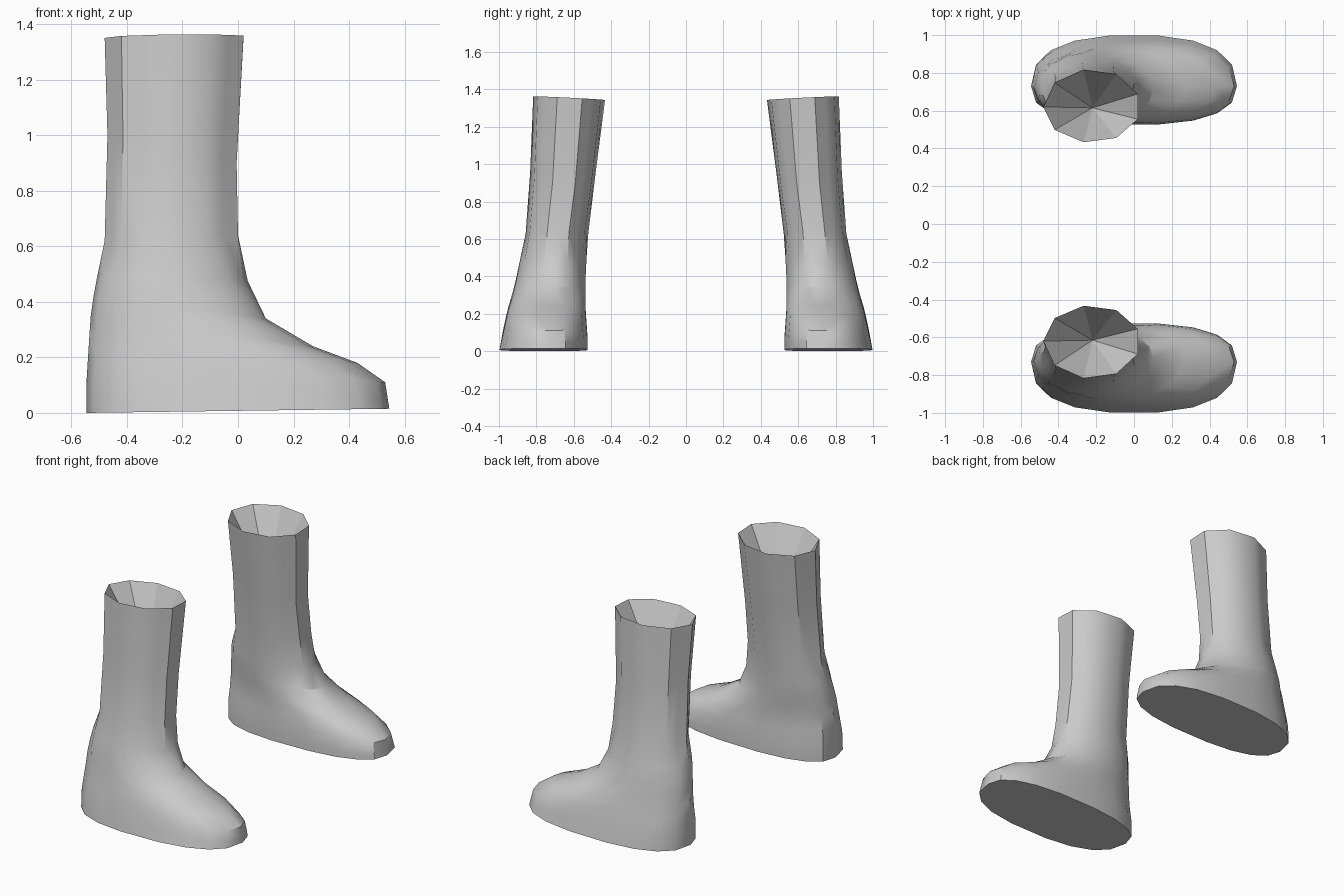
import bpy, bmesh, math
from mathutils import Vector

if "Cube" in bpy.data.objects:
    bpy.data.objects.remove(bpy.data.objects["Cube"])

N = 18  # points per ring; the shaft uses nine sides with edge midpoints

# back x, back z, front x, front z, inner y, outer y, middle y, squareness, nine-sided
RINGS = [
    (-.545, .00, .545, .015, .525, 1.00, .73, 2.5, False),   # sole edge
    (-.545, .12, .54, .045, .525, .985, .73, 2.5, False),    # top of sole band
    (-.54, .20, .53, .11, .53, .97, .73, 2.35, False),       # foot
    (-.535, .28, .43, .18, .535, .952, .725, 2.2, False),
    (-.53, .35, .27, .24, .535, .932, .72, 2.1, False),      # instep
    (-.52, .42, .10, .34, .535, .912, .71, 2.0, False),
    (-.505, .50, .035, .475, .53, .89, .69, 2.0, False),     # ankle
    (-.48, .62, .00, .64, .52, .86, .68, 2.0, True),         # shaft
    (-.47, 1.0, -.005, .90, .48, .836, .65, 2.0, True),
    (-.48, 1.35, .02, 1.355, .43, .82, .62, 2.0, True),      # rim
]


def ring_points(xb, zb, xf, zf, yin, yout, yc, n, nine):
    half = (xf - xb) / (1 + math.cos(math.radians(20)) if nine else 2)
    mid = xb + half
    pts = []
    for k in range(N):
        t = math.radians(180 + k * 360 / N)
        u = math.copysign(abs(math.cos(t)) ** (2 / n), math.cos(t))
        v = math.copysign(abs(math.sin(t)) ** (2 / n), math.sin(t))
        x = mid + half * u
        y = yc + v * (yout - yc if v > 0 else yc - yin)
        z = zb + (zf - zb) * (x - xb) / (xf - xb)
        if zb > 1.3:
            z += .05 * (y - yc)  # rim leans down on the inner side
        pts.append(Vector((x, y, z)))
    if nine:
        for k in range(1, N, 2):
            pts[k] = (pts[k - 1] + pts[(k + 1) % N]) / 2
    return pts


def make_boot(name, side, material):
    bm = bmesh.new()
    rings = [[bm.verts.new((p.x, p.y * side, p.z)) for p in ring_points(*r)]
             for r in RINGS]
    for low, high in zip(rings, rings[1:]):
        for k in range(N):
            j = (k + 1) % N
            bm.faces.new((low[k], low[j], high[j], high[k]))
    bm.faces.new(rings[0])  # flat sole
    # funnel-shaped opening
    rim = rings[-1]
    centre = bm.verts.new((-.22, .615 * side, .95))
    funnel = [bm.faces.new((centre, rim[k], rim[k + 1], rim[(k + 2) % N]))
              for k in range(0, N, 2)]
    bmesh.ops.recalc_face_normals(bm, faces=bm.faces[:])
    for f in funnel:
        for e in f.edges:
            e.smooth = False
    mesh = bpy.data.meshes.new(name)
    bm.to_mesh(mesh)
    bm.free()
    mesh.materials.append(material)
    boot = bpy.data.objects.new(name, mesh)
    bpy.context.collection.objects.link(boot)
    bpy.ops.object.select_all(action='DESELECT')
    boot.select_set(True)
    bpy.context.view_layer.objects.active = boot
    bpy.ops.object.shade_smooth_by_angle(angle=math.radians(35))
    # the funnel keeps flat facets
    for poly in mesh.polygons[-len(funnel):]:
        poly.use_smooth = False


grey = bpy.data.materials.new("plain_grey")
grey.diffuse_color = (.6, .6, .6, 1)
grey.use_nodes = True
grey.node_tree.nodes["Principled BSDF"].inputs["Base Color"].default_value = grey.diffuse_color
make_boot("left_boot", 1, grey)
make_boot("right_boot", -1, grey)
